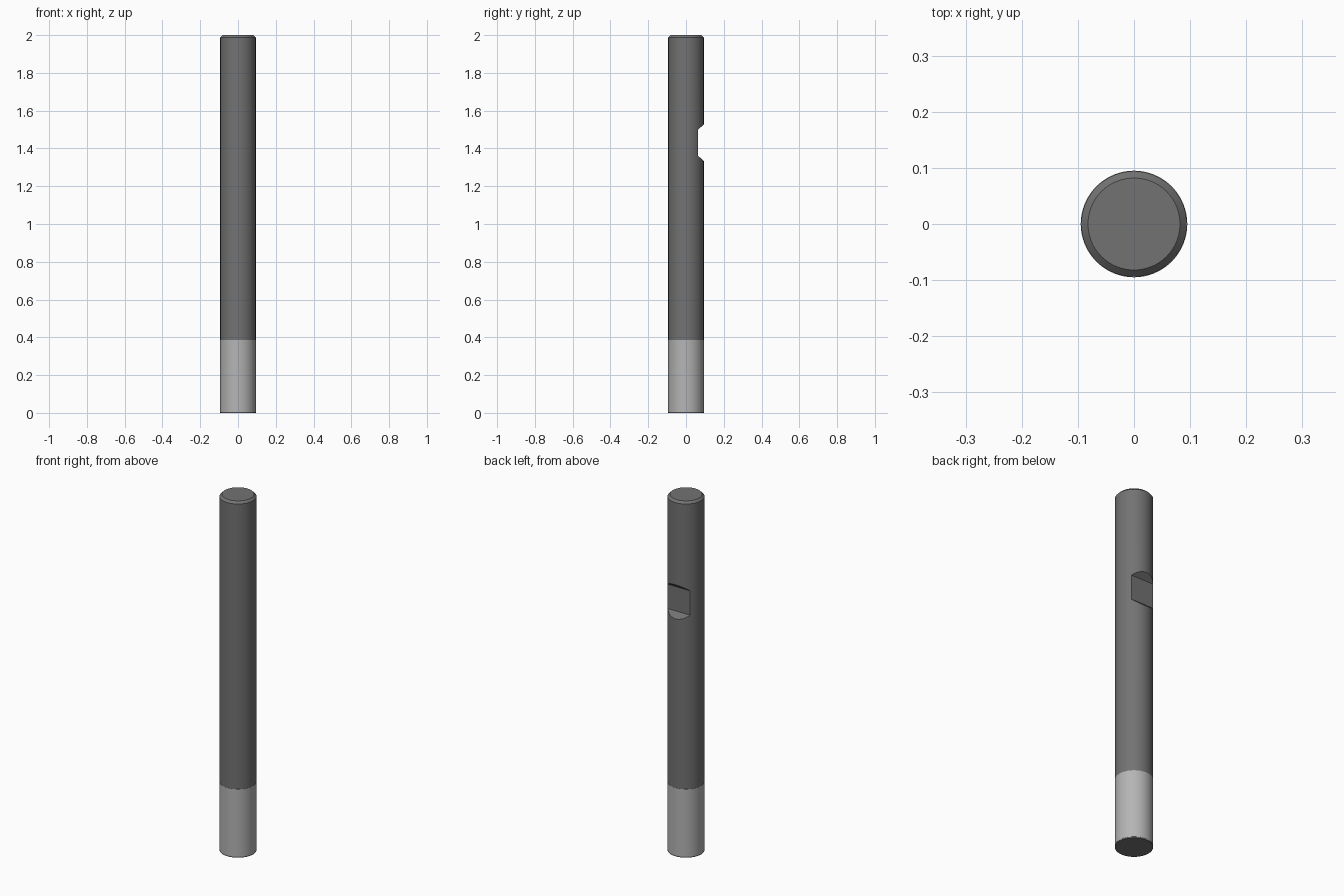
import bpy, bmesh, math

if "Cube" in bpy.data.objects:
    bpy.data.objects.remove(bpy.data.objects["Cube"])

R, H, SEG = 0.094, 2.0, 96


def material(name, v):
    m = bpy.data.materials.new(name)
    m.diffuse_color = (v, v, v, 1)
    m.use_nodes = True
    m.node_tree.nodes["Principled BSDF"].inputs["Base Color"].default_value = m.diffuse_color
    return m


def add_object(name, bm, mat=None):
    bmesh.ops.recalc_face_normals(bm, faces=bm.faces)
    me = bpy.data.meshes.new(name)
    bm.to_mesh(me)
    bm.free()
    ob = bpy.data.objects.new(name, me)
    bpy.context.collection.objects.link(ob)
    if mat:
        me.materials.append(mat)
    return ob


def lathe(name, profile, mat, capped):
    """Stack rings of (radius, z); optionally close both ends."""
    bm = bmesh.new()
    rings = [[bm.verts.new((r * math.cos(math.tau * i / SEG),
                            r * math.sin(math.tau * i / SEG), z))
              for i in range(SEG)] for r, z in profile]
    for a, b in zip(rings, rings[1:]):
        for i in range(SEG):
            j = (i + 1) % SEG
            bm.faces.new((a[i], a[j], b[j], b[i]))
    if capped:
        bm.faces.new(rings[0][::-1])
        bm.faces.new(rings[-1])
    return add_object(name, bm, mat)


def smooth(ob):
    bpy.ops.object.select_all(action='DESELECT')
    ob.select_set(True)
    bpy.context.view_layer.objects.active = ob
    bpy.ops.object.shade_smooth_by_angle(angle=math.radians(30))


dark = material("dark_steel", 0.17)
light = material("light_steel", 0.46)

# Rod with a chamfered top
rod = lathe("rod", [(R, 0), (R, H - 0.012), (R - 0.012, H)], dark, True)

# Notch cutter: trapezoid profile in y-z, swept along x
bm = bmesh.new()
d = 0.05
outline = [(0.063, 1.362), (0.063, 1.499), (0.063 + d, 1.499 + d * 0.88),
           (0.063 + d, 1.362 - d * 0.88)]
face = bm.faces.new([bm.verts.new((-0.15, y, z)) for y, z in outline])
ext = bmesh.ops.extrude_face_region(bm, geom=[face])
bmesh.ops.translate(bm, vec=(0.3, 0, 0),
                    verts=[g for g in ext["geom"] if isinstance(g, bmesh.types.BMVert)])
cutter = add_object("notch_cutter", bm, dark)

# Cut the locking notch, then remove the helper
cut = rod.modifiers.new("notch", 'BOOLEAN')
cut.operation, cut.solver, cut.object = 'DIFFERENCE', 'EXACT', cutter
bpy.context.view_layer.objects.active = rod
bpy.ops.object.modifier_apply(modifier=cut.name)
bpy.data.objects.remove(cutter)
smooth(rod)

# Thin bright sleeve around the lower end
S = R + 0.001
sleeve = lathe("end_sleeve", [(R, 0.006), (S, 0.006), (S, 0.385), (R, 0.385)], light, False)
smooth(sleeve)
